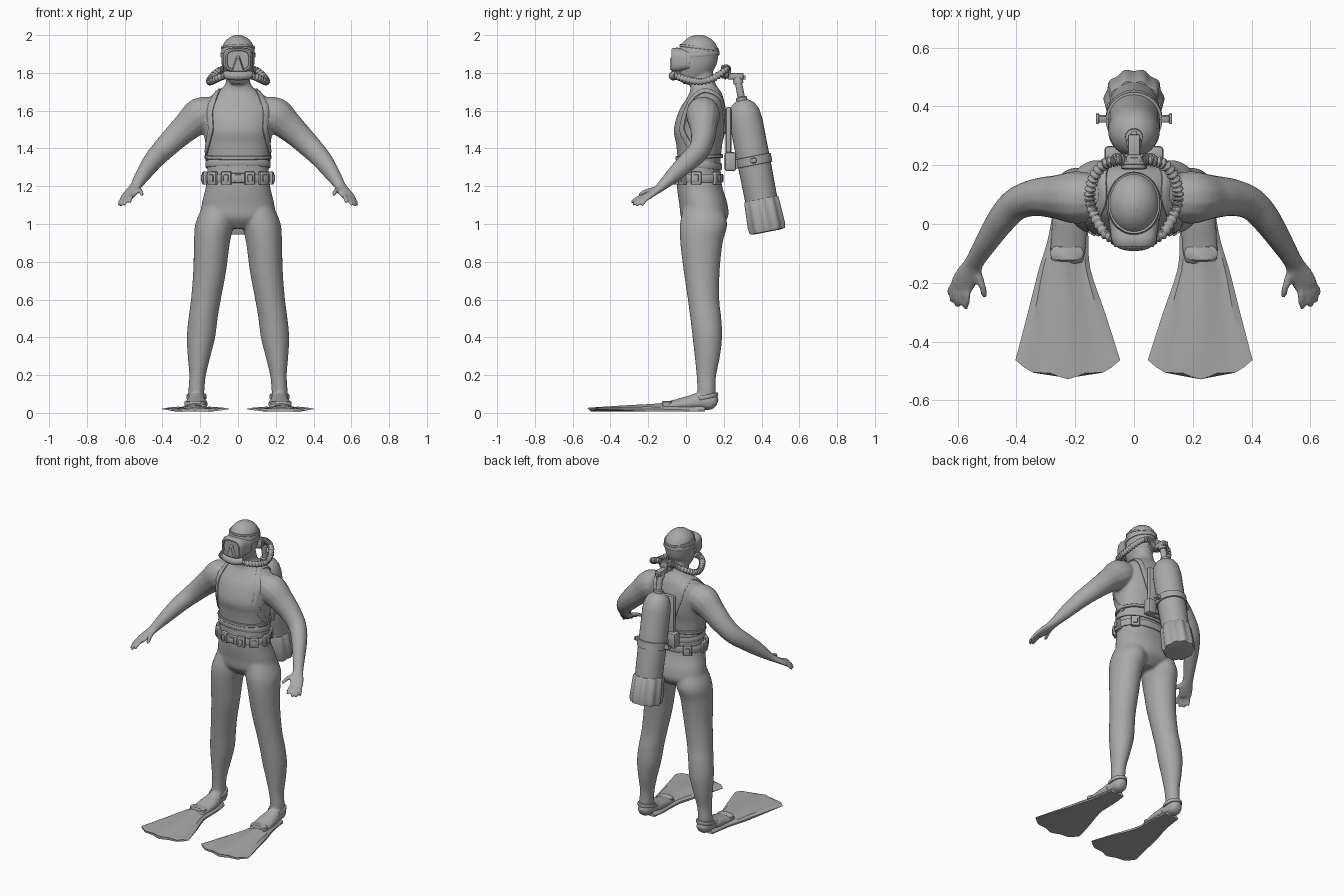
import bpy, bmesh, math
from mathutils import Vector, Matrix

if "Cube" in bpy.data.objects:
    bpy.data.objects.remove(bpy.data.objects["Cube"])

grey = bpy.data.materials.new("neoprene_grey")
grey.diffuse_color = (0.4, 0.4, 0.4, 1)
grey.use_nodes = True
grey.node_tree.nodes["Principled BSDF"].inputs["Base Color"].default_value = grey.diffuse_color
TAU = math.tau


def finish(name, bm, angle=40):
    bmesh.ops.recalc_face_normals(bm, faces=bm.faces)
    me = bpy.data.meshes.new(name)
    bm.to_mesh(me)
    bm.free()
    me.materials.append(grey)
    ob = bpy.data.objects.new(name, me)
    bpy.context.collection.objects.link(ob)
    bpy.ops.object.select_all(action='DESELECT')
    ob.select_set(True)
    bpy.context.view_layer.objects.active = ob
    bpy.ops.object.shade_smooth_by_angle(angle=math.radians(angle))
    return ob


def skin(bm, rings, loop=False):
    """Bridge equal point rings into a closed solid."""
    vs = [[bm.verts.new(p) for p in r] for r in rings]
    n = len(vs[0])
    for i in range(len(vs) if loop else len(vs) - 1):
        a, b = vs[i], vs[(i + 1) % len(vs)]
        for j in range(n):
            k = (j + 1) % n
            bm.faces.new((a[j], a[k], b[k], b[j]))
    if not loop:
        bm.faces.new(vs[0])
        bm.faces.new(vs[-1])


def spline(keys, steps=5):
    """Catmull-Rom through tuples of any length."""
    out = []
    for i in range(len(keys) - 1):
        a, b, c, d = (keys[max(0, min(len(keys) - 1, i + k))] for k in (-1, 0, 1, 2))
        for s in range(steps):
            t = s / steps
            out.append(tuple(0.5 * (2 * q + (r - p) * t + (2 * p - 5 * q + 4 * r - w) * t * t
                       + (3 * q - p - 3 * r + w) * t ** 3) for p, q, r, w in zip(a, b, c, d)))
    return out + [tuple(keys[-1])]


def oval(c, u, v, n=20, power=1.0):
    f = lambda x: math.copysign(abs(x) ** power, x)
    return [c + u * f(math.cos(TAU * (j + .5) / n)) + v * f(math.sin(TAU * (j + .5) / n)) for j in range(n)]


def column(bm, keys, power=1.0, n=32):
    """Horizontal sections: z, x centre, x radius, y centre, y radius."""
    skin(bm, [oval(Vector((x, y, z)), Vector((rx, 0, 0)), Vector((0, ry, 0)), n, power)
              for z, x, rx, y, ry in spline(keys)])


def tube(bm, keys, ref=(0, 0, 1), n=14, steps=5):
    """Sections square to the path: x, y, z, radius along ref, radius across."""
    pts = spline(keys, steps)
    rings = []
    for i, p in enumerate(pts):
        t = (Vector(pts[min(i + 1, len(pts) - 1)][:3]) - Vector(pts[max(i - 1, 0)][:3])).normalized()
        u = Vector(ref)
        u = (u - t * u.dot(t)).normalized()
        rings.append(oval(Vector(p[:3]), u * p[3], t.cross(u) * p[4], n))
    skin(bm, rings)


def box(bm, c, size, bevel=.006, mat=Matrix()):
    g = bmesh.ops.create_cube(bm, size=1, matrix=mat @ Matrix.Translation(c) @ Matrix.Diagonal((*size, 1)))
    edges = list({e for v in g['verts'] for e in v.link_edges})
    bmesh.ops.bevel(bm, geom=edges, offset=bevel, segments=2, affect='EDGES', profile=.5)


# diver body: torso, head, legs, arms and hands fused
bm = bmesh.new()
column(bm, [(.975, 0, .07, .09, .07), (1.03, 0, .19, .097, .122), (1.1, 0, .193, .093, .128),
            (1.2, 0, .17, .072, .12), (1.3, 0, .163, .07, .112), (1.42, 0, .173, .07, .122),
            (1.5, 0, .183, .072, .137), (1.6, 0, .19, .087, .124), (1.66, 0, .165, .1, .1),
            (1.7, 0, .11, .103, .082), (1.74, 0, .068, .09, .068), (1.8, 0, .06, .08, .062)], .9)
column(bm, [(1.74, 0, .035, .03, .045), (1.78, 0, .062, .04, .08), (1.83, 0, .08, .053, .103),
            (1.88, 0, .087, .06, .11), (1.92, 0, .088, .065, .107), (1.96, 0, .074, .067, .087),
            (1.988, 0, .045, .067, .053), (2.002, 0, .012, .067, .015)])
for s in (1, -1):
    column(bm, [(1.1, .1 * s, .085, .09, .1), (1.0, .124 * s, .102, .093, .125), (.9, .138 * s, .095, .082, .112),
                (.75, .15 * s, .087, .083, .095), (.6, .17 * s, .079, .093, .083), (.5, .185 * s, .077, .105, .082),
                (.4, .196 * s, .075, .113, .078), (.3, .206 * s, .06, .113, .067), (.2, .214 * s, .044, .108, .052),
                (.12, .22 * s, .042, .108, .048), (.03, .22 * s, .04, .11, .048)])
    tube(bm, [(.22 * s, .165, .05, .02, .02), (.22 * s, .14, .058, .042, .042), (.22 * s, .06, .06, .045, .05),
              (.22 * s, -.02, .045, .03, .055), (.222 * s, -.09, .035, .018, .05)])
    tube(bm, [(.1 * s, .09, 1.61, .06, .07), (.19 * s, .09, 1.58, .095, .09), (.265 * s, .092, 1.52, .08, .075),
              (.335 * s, .09, 1.455, .068, .064), (.4 * s, .068, 1.39, .06, .056), (.45 * s, .015, 1.335, .054, .05),
              (.5 * s, -.06, 1.265, .043, .04), (.537 * s, -.12, 1.208, .028, .033),
              (.55 * s, -.145, 1.187, .022, .036), (.572 * s, -.185, 1.16, .018, .043),
              (.59 * s, -.215, 1.14, .014, .04)])
    # thumb and four fingers: knuckle point to tip
    for a, b, r in [((.535, -.145, 1.185), (.505, -.25, 1.155), .013), ((.56, -.2, 1.155), (.572, -.292, 1.115), .011),
                    ((.58, -.205, 1.148), (.602, -.285, 1.1), .011), ((.597, -.2, 1.143), (.622, -.265, 1.095), .011),
                    ((.605, -.185, 1.145), (.633, -.237, 1.097), .01)]:
        a, b = Vector(a), Vector(b)
        m = a.lerp(b, .55) + Vector((0, 0, .008))
        tube(bm, [(p.x * s, p.y, p.z, q, q) for p, q in ((a, r), (m, r), (a.lerp(b, .93), r * .85), (b, r * .4))], n=10)
body = finish("diver_body", bm, 180)
mod = body.modifiers.new("fuse", 'REMESH')
mod.mode, mod.voxel_size, mod.use_smooth_shade = 'VOXEL', .008, True
mod = body.modifiers.new("soften", 'SMOOTH')
mod.factor, mod.iterations = .5, 5
bpy.context.view_layer.update()
skin_ob = body.evaluated_get(bpy.context.evaluated_depsgraph_get())


def strap_rings(pts, normals, width, thick, loop):
    rings, n = [], len(pts)
    for i, (p, u) in enumerate(zip(pts, normals)):
        a = pts[(i - 1) % n] if loop else pts[max(i - 1, 0)]
        b = pts[(i + 1) % n] if loop else pts[min(i + 1, n - 1)]
        v = (b - a).cross(u).normalized() * width / 2
        o = u * thick
        rings.append([p - o + v, p + o * .7 + v, p + o + v * .7, p + o - v * .7, p + o * .7 - v, p - o - v])
    return rings


def band(name, c, width, thick, tilt=0, n=56):
    """Strap hugging the body all round a centre point."""
    c, pts, nor = Vector(c), [], []
    for i in range(n):
        a = TAU * i / n
        d = Vector((math.cos(a), math.sin(a), tilt * math.sin(a))).normalized()
        pts.append(skin_ob.ray_cast(c, d)[1])
        nor.append(Vector((d.x, d.y, 0)).normalized())
    bm = bmesh.new()
    skin(bm, strap_rings(pts, nor, width, thick, True), True)
    finish(name, bm)


band("weight_belt", (0, .07, 1.243), .045, .013)
band("waist_strap", (0, .07, 1.315), .035, .01, -.1)
band("vest_hem", (0, .07, 1.355), .02, .011, .05)
band("mask_strap", (0, .06, 1.895), .022, .006, .1)
band("hood_edge", (0, .06, 1.935), .012, .005, -.12)

# belt weights and buckle, set square to the belt
bm = bmesh.new()
for a in (-90, -62, -118, -32, -148, -5, 185, 35, 145):
    r = math.radians(a)
    d = Vector((math.cos(r), math.sin(r), 0))
    hit, p, nrm, _ = skin_ob.ray_cast(Vector((0, .07, 1.243)), d)
    out = Vector((nrm.x, nrm.y, 0)).normalized()
    m = Matrix.Translation(p + out * .012) @ Matrix.Rotation(math.atan2(out.y, out.x), 4, 'Z')
    w = .075 if a == -90 else .055
    box(bm, (0, 0, 0), (.024, w, .052 if a == -90 else .07), .007, m)
    box(bm, (.014, 0, 0), (.012, w * .5, .036), .004, m)
finish("belt_weights", bm)

# shoulder harness draped over the body
for s, side in ((1, "left"), (-1, "right")):
    keys = [(.17, .1, 1.34), (.185, .0, 1.42), (.17, -.05, 1.5), (.165, -.03, 1.58), (.135, .02, 1.66),
            (.11, .09, 1.71), (.1, .17, 1.66), (.085, .2, 1.58), (.05, .21, 1.48)]
    pts, nor = [], []
    for p in spline(keys, 6):
        _, q, nrm, _ = skin_ob.closest_point_on_mesh(Vector((p[0] * s, p[1], p[2])))
        pts.append(q)
        nor.append(nrm.copy())
    bm = bmesh.new()
    skin(bm, strap_rings(pts, nor, .034, .008, False))
    finish(side + "_shoulder_strap", bm)

# swim fins
for s, side in ((1, "left"), (-1, "right")):
    bm = bmesh.new()
    rings = []
    # y, x centre, half width, ridge height
    for y, cx, hw, h in spline([(.1, .22, .05, .05), (.03, .218, .06, .07), (-.06, .225, .07, .058),
                                (-.155, .236, .088, .044), (-.3, .23, .13, .032), (-.47, .225, .178, .014)], 3):
        top, bot = [], []
        k = max(0, (-y - .2) / .27)
        for j in range(13):
            u = j / 6 - 1
            yy = y - k * (.05 * (1 - u * u) + .008 * math.cos(u * 9))
            rail = .014 * max(0, 1 - abs(abs(u) - .9) * 6) * min(1, max(0, (.0 - y) / .2))
            z = .016 + h * (1 - abs(u)) ** .7 * .75 + rail
            top.append(Vector(((cx + hw * u) * s, yy, z)))
            bot.append(Vector(((cx + hw * u) * s, yy, .008 + .012 * abs(u) ** 3 * k)))
        rings.append(top + bot[::-1])
    skin(bm, rings)
    finish(side + "_fin_blade", bm, 30)
    bm = bmesh.new()   # foot pocket and toe pad
    tube(bm, [(.22 * s, .06, .05, .03, .05), (.22 * s, .02, .05, .04, .057), (.222 * s, -.05, .042, .03, .06),
              (.228 * s, -.12, .032, .02, .055), (.228 * s, -.14, .03, .006, .03)], n=20)
    skin(bm, [oval(Vector((.228 * s, -.1, z)), Vector((r, 0, 0)), Vector((0, r * .5, 0)), 20, .7)
              for z, r in ((.03, .056), (.058, .056), (.064, .046))])
    finish(side + "_foot_pocket", bm)
    bm = bmesh.new()   # heel strap
    ring = oval(Vector((.22 * s, .105, .085)), Vector((.047, 0, 0)), Vector((0, .058, .012)), 28)
    skin(bm, strap_rings(ring, [(p - Vector((.22 * s, .105, p.z))).normalized() for p in ring], .022, .007, True), True)
    finish(side + "_heel_strap", bm)

# dive mask: rounded frame with recessed glass and nose pocket
bm = bmesh.new()
skin(bm, [oval(Vector((0, y, 1.868 + dz)), Vector((w, 0, 0)), Vector((0, 0, h)), 32, .6)
          for y, w, h, dz in ((.02, .088, .055, 0), (-.03, .08, .062, 0), (-.045, .08, .066, 0), (-.07, .072, .064, 0),
                              (-.078, .066, .058, 0), (-.078, .058, .05, 0), (-.068, .056, .048, 0))])
skin(bm, [[Vector((-w, y, 1.815)), Vector((w, y, 1.815)), Vector((w * .25, y, t)), Vector((-w * .25, y, t))]
          for y, w, t in ((-.06, .036, 1.895), (-.085, .026, 1.875))])
finish("dive_mask", bm, 35)
bm = bmesh.new()
tube(bm, [(-.07, -.045, 1.79, .022, .02), (-.03, -.065, 1.785, .024, .024), (.03, -.065, 1.785, .024, .024),
          (.07, -.045, 1.79, .022, .02)])
finish("mouthpiece", bm)

# corrugated breathing hoses
for s, side in ((1, "left"), (-1, "right")):
    path = spline([(.055, -.055, 1.788), (.1, -.03, 1.775), (.135, .03, 1.758), (.15, .09, 1.755), (.14, .15, 1.775),
                   (.105, .2, 1.808), (.06, .215, 1.825), (.03, .215, 1.82)], 14)
    bm = bmesh.new()
    tube(bm, [(x * s, y, z, r, r) for i, (x, y, z) in enumerate(path) for r in [.02 if i % 4 < 2 else .0145]],
         n=12, steps=1)
    finish(side + "_breathing_hose", bm, 50)

# air tank assembly, leaning along its own axis
lean = Matrix.Translation((0, .432, .958)) @ Matrix.Rotation(.193, 4, 'X')


def turned(name, prof, n=32, flutes=0):
    bm = bmesh.new()
    skin(bm, [[lean @ Vector((r * (1 + f) * math.cos(a), r * (1 + f) * math.sin(a), z)) for a in
               (TAU * j / n for j in range(n)) for f in [flutes and .045 * math.cos(a * 10)]] for z, r in prof])
    finish(name, bm)


turned("air_tank", [(.02, .075), (.1, .085), (.35, .088), (.6, .088), (.65, .081), (.685, .064), (.705, .04), (.712, .022)])
turned("tank_boot", [(0, .07), (.004, .094), (.03, .1), (.17, .093), (.178, .088), (.178, .08)], 60, 1)
turned("tank_band", [(.36, .086), (.362, .096), (.408, .096), (.41, .086)])
turned("tank_valve_neck", [(.7, .03), (.725, .03), (.73, .019), (.8, .019), (.8, .026), (.83, .026), (.838, .02)], 16)
bm = bmesh.new()
for s in (1, -1):   # band clamps
    box(bm, (.106 * s, 0, .385), (.03, .022, .03), .004, lean)
    box(bm, (.124 * s, 0, .385), (.012, .034, .022), .004, lean)
box(bm, (0, -.09, .385), (.08, .06, .05), .006, lean)
finish("band_clamps", bm)
bm = bmesh.new()
box(bm, (0, .262, 1.782), (.042, .085, .034))
box(bm, (0, .3, 1.775), (.022, .03, .022), .004)
box(bm, (0, .222, 1.81), (.05, .03, .05))
finish("tank_yoke", bm)
bm = bmesh.new()
skin(bm, [oval(Vector((0, y, 1.805)), Vector((r, 0, 0)), Vector((0, 0, r * .8)), 24)
          for y, r in ((.185, .034), (.19, .045), (.203, .045), (.204, .051), (.212, .051), (.213, .045), (.224, .045), (.228, .03))])
finish("regulator", bm)

# back plate carrying the tank
bm = bmesh.new()
box(bm, (0, .225, 1.45), (.15, .03, .34), .012, Matrix.Rotation(0, 4, 'X'))
for s in (1, -1):
    box(bm, (.07 * s, .235, 1.33), (.06, .06, .1), .012)
finish("back_plate", bm)
